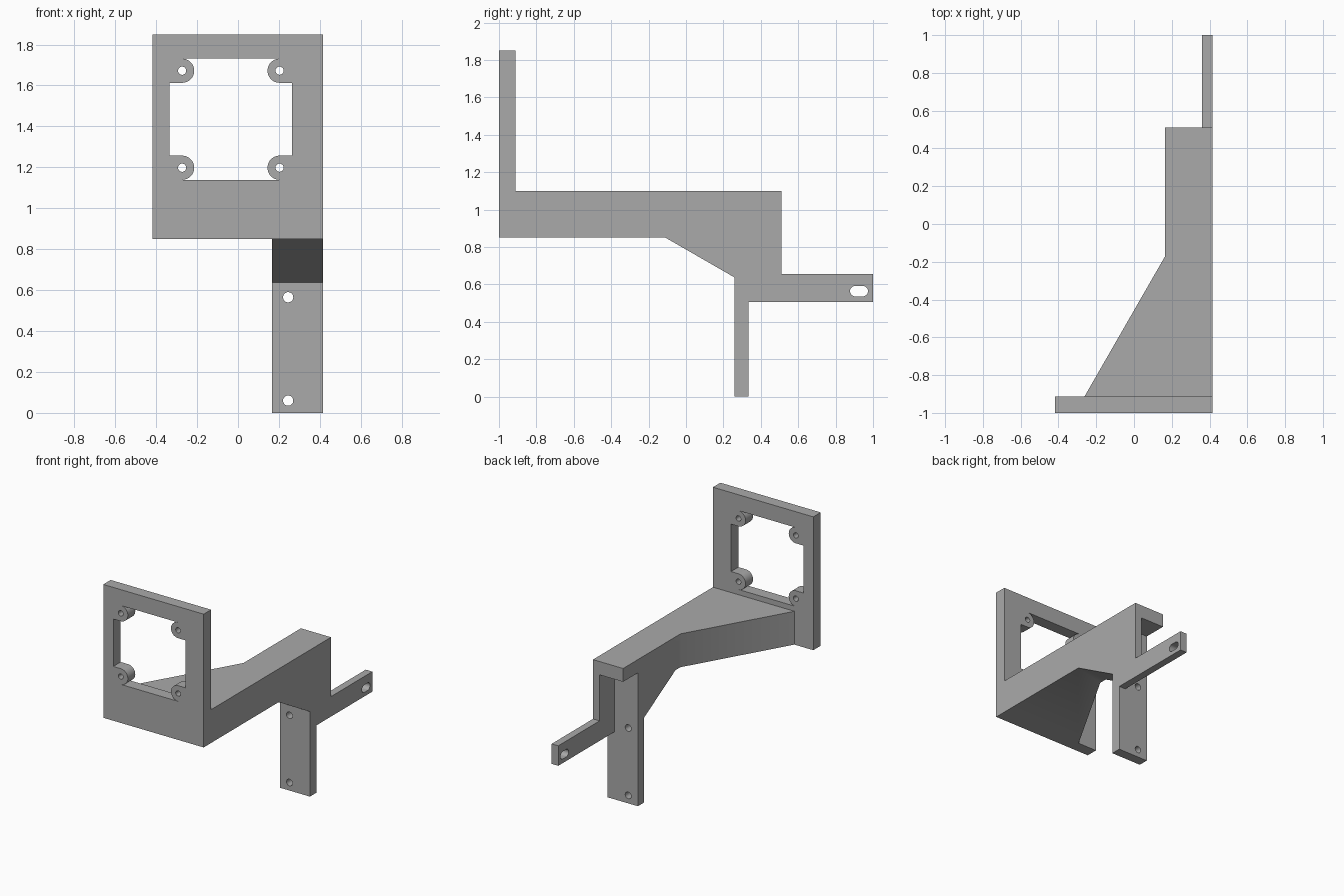
import bpy, bmesh
from math import cos, sin, pi, radians

cube = bpy.data.objects.get("Cube")
if cube:
    bpy.data.objects.remove(cube, do_unlink=True)

grey = bpy.data.materials.new("plain grey")
grey.use_nodes = True
grey.diffuse_color = (0.4, 0.4, 0.4, 1)
grey.node_tree.nodes["Principled BSDF"].inputs["Base Color"].default_value = (0.4, 0.4, 0.4, 1)


def prism(name, outline, axis, lo, hi):
    """Extrude a 2D outline along x, y or z from lo to hi."""
    place = {"x": lambda a, b, d: (d, a, b),
             "y": lambda a, b, d: (a, d, b),
             "z": lambda a, b, d: (a, b, d)}[axis]
    bm = bmesh.new()
    near, far = ([bm.verts.new(place(a, b, d)) for a, b in outline] for d in (lo, hi))
    bm.faces.new(near)
    bm.faces.new(far[::-1])
    n = len(outline)
    for i in range(n):
        j = (i + 1) % n
        bm.faces.new((near[i], far[i], far[j], near[j]))
    bmesh.ops.recalc_face_normals(bm, faces=bm.faces)
    mesh = bpy.data.meshes.new(name)
    bm.to_mesh(mesh)
    bm.free()
    mesh.materials.append(grey)
    obj = bpy.data.objects.new(name, mesh)
    bpy.context.collection.objects.link(obj)
    return obj


def rect(a0, b0, a1, b1):
    return [(a0, b0), (a1, b0), (a1, b1), (a0, b1)]


def slot(a, b, r, half=0.0, n=16):
    """Round hole outline, stretched sideways by half each way."""
    right = [(a + half + r * cos(t), b + r * sin(t))
             for t in (-pi / 2 + pi * i / n for i in range(n + 1))]
    left = [(2 * a - x, 2 * b - y) for x, y in right]
    pts = right + left
    return pts if half else right[:-1] + left[:-1]


def boolean(obj, cutter, operation="DIFFERENCE"):
    mod = obj.modifiers.new("cut", "BOOLEAN")
    mod.operation, mod.object, mod.solver = operation, cutter, "EXACT"
    bpy.context.view_layer.objects.active = obj
    bpy.ops.object.modifier_apply(modifier=mod.name)
    bpy.data.objects.remove(cutter, do_unlink=True)


LEFT, INNER, WALL = 0.415, 0.165, 0.36    # outer face, inner face, thin wall face
FRONT, PANEL_BACK, LEG_FRONT, LEG_BACK, ARM_BACK = -1.0, -0.912, 0.26, 0.335, 0.51
ARM_LOW, ARM_TOP, LEG_TOP = 0.85, 1.1, 0.637

# Square front panel
panel = prism("front_panel", rect(-0.418, ARM_LOW, LEFT, 1.85), "y", FRONT, PANEL_BACK)

# Window with a rounded screw boss left standing in each corner
cx, cz, half_w, boss_x, boss_z, boss_r = -0.035, 1.435, 0.3, 0.238, 0.237, 0.059
corner = [(half_w, boss_z - boss_r)]
for i in range(25):
    t = -pi / 2 - pi * i / 24
    corner.append((boss_x + boss_r * cos(t), boss_z + boss_r * sin(t)))
window = []
for sx, sz in ((1, 1), (-1, 1), (-1, -1), (1, -1)):
    step = 1 if sx * sz > 0 else -1
    window += [(cx + sx * x, cz + sz * z) for x, z in corner[::step]]
boolean(panel, prism("window_cutter", window, "y", FRONT - 0.1, PANEL_BACK + 0.1))
for sx in (-1, 1):
    for sz in (-1, 1):
        hole = slot(cx + sx * boss_x, cz + sz * boss_z, 0.02)
        boolean(panel, prism("screw_cutter", hole, "y", FRONT - 0.1, PANEL_BACK + 0.1))

# Arm: side profile with a sloped underside, trimmed to a tapering plan
arm = prism("arm", [(PANEL_BACK, ARM_LOW), (-0.11, ARM_LOW), (LEG_FRONT, LEG_TOP),
                    (LEG_BACK, LEG_TOP), (LEG_BACK, ARM_TOP), (PANEL_BACK, ARM_TOP)],
            "x", -0.5, LEFT)
plan = [(-0.262, PANEL_BACK - 0.001), (0.6, PANEL_BACK - 0.001), (0.6, 0.6),
        (INNER, 0.6), (INNER, -0.17)]
boolean(arm, prism("plan_cutter", plan, "z", 0.3, 1.5), "INTERSECT")

# Top lip overhanging behind the leg
lip = prism("rear_lip", rect(INNER, LEG_BACK, WALL, ARM_BACK), "z", 1.0, ARM_TOP)

# Side wall that runs back into a slotted tab
tab = prism("side_wall_tab", [(LEG_BACK, 0.505), (1, 0.505), (1, 0.655), (ARM_BACK, 0.655),
                              (ARM_BACK, ARM_TOP), (LEG_BACK, ARM_TOP)], "x", WALL, LEFT)
boolean(tab, prism("slot_cutter", slot(0.925, 0.564, 0.028, 0.02), "x", 0.3, 0.5))

# Hanging leg with two screw holes
leg = prism("mounting_leg", rect(INNER, 0, LEFT, LEG_TOP), "y", LEG_FRONT, LEG_BACK)
for z in (0.06, 0.565):
    boolean(leg, prism("leg_hole_cutter", slot(0.245, z, 0.025), "y", 0.2, 0.4))

# Smooth the round holes and bosses, keep the edges sharp
for obj in (panel, arm, lip, tab, leg):
    bpy.ops.object.select_all(action="DESELECT")
    obj.select_set(True)
    bpy.context.view_layer.objects.active = obj
    bpy.ops.object.shade_smooth_by_angle(angle=radians(30))
